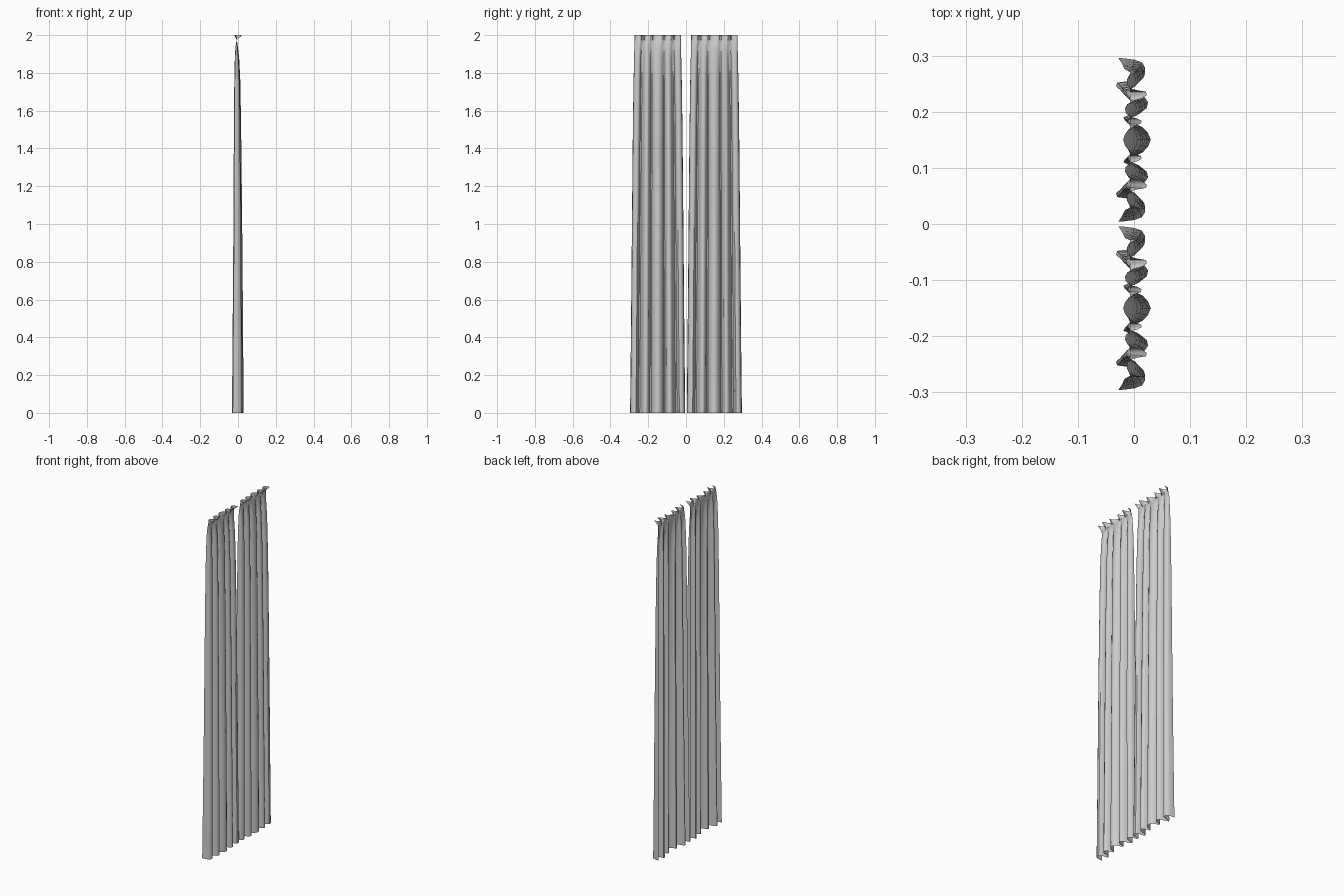
import bpy

if "Cube" in bpy.data.objects:
    bpy.data.objects.remove(bpy.data.objects["Cube"])

# Half of the pleated hem: (distance from panel centre, depth)
half = [(0, .030), (.012, .025), (.022, .016), (.030, .000), (.034, -.016),
        (.040, -.019), (.045, -.008), (.049, .012), (.057, .023), (.067, .025),
        (.076, .019), (.083, .002), (.088, -.020), (.095, -.032), (.102, -.030),
        (.105, -.008), (.109, .010), (.115, .019), (.128, .020), (.138, .014),
        (.143, .000), (.145, -.016), (.146, -.028)]
section = [(-v, x) for v, x in reversed(half[1:])] + half

# Rows from hem to header: height, pleat depth factor, depth offset, width factor
rows = [(0, 1, 0, 1), (.4, .9, 0, .97), (.8, .8, 0, .945), (1.2, .7, -.001, .92),
        (1.5, .62, -.002, .90), (1.75, .52, -.003, .875), (1.88, .37, -.005, .855),
        (1.94, .2, -.007, .845), (1.975, 0, -.007, .84), (2, -.68, .001, .84)]


def curtain(name, cy):
    n = len(section)
    verts = [(x * sx + ox, cy + v * sy, z)
             for z, sx, ox, sy in rows for v, x in section]
    faces = [(r * n + i, r * n + i + 1, (r + 1) * n + i + 1, (r + 1) * n + i)
             for r in range(len(rows) - 1) for i in range(n - 1)]
    me = bpy.data.meshes.new(name)
    me.from_pydata(verts, [], faces)
    ob = bpy.data.objects.new(name, me)
    bpy.context.collection.objects.link(ob)
    bpy.ops.object.select_all(action='DESELECT')
    ob.select_set(True)
    bpy.context.view_layer.objects.active = ob
    bpy.ops.object.shade_smooth_by_angle(angle=0.8)


# Two matching curtain panels
curtain("left_curtain", -0.15)
curtain("right_curtain", 0.15)
